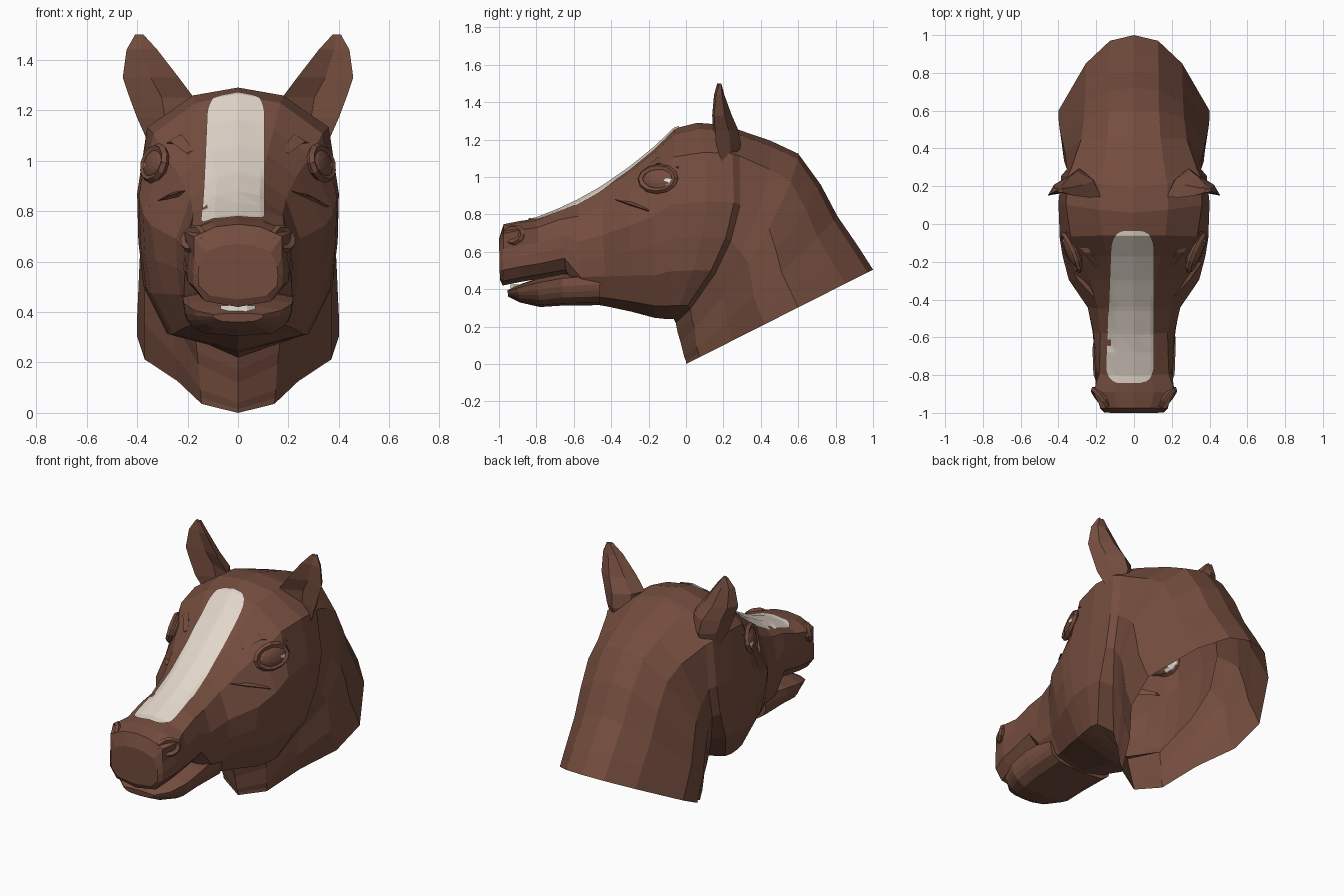
import bpy, bmesh, math
from mathutils import Vector
from mathutils.bvhtree import BVHTree

if "Cube" in bpy.data.objects:
    bpy.data.objects.remove(bpy.data.objects["Cube"])


def material(name, rgb):
    m = bpy.data.materials.new(name)
    m.diffuse_color = (*rgb, 1)
    m.use_nodes = True
    m.node_tree.nodes["Principled BSDF"].inputs["Base Color"].default_value = m.diffuse_color
    return m


COAT = material("brown coat", (0.178, 0.075, 0.049))
BLAZE = material("cream blaze", (0.76, 0.67, 0.59))
WHITE = material("off white", (0.80, 0.76, 0.70))


def make(name, verts, faces, *mats, rule=None):
    """Build a flat-shaded mesh object, optionally colouring faces by a rule."""
    bm = bmesh.new()
    vs = [bm.verts.new(v) for v in verts]
    for f in faces:
        bm.faces.new([vs[i] for i in f])
    bmesh.ops.recalc_face_normals(bm, faces=bm.faces)
    if rule:
        for f in bm.faces:
            f.material_index = rule(f.calc_center_median())
    me = bpy.data.meshes.new(name)
    bm.to_mesh(me)
    bm.free()
    for m in mats:
        me.materials.append(m)
    ob = bpy.data.objects.new(name, me)
    bpy.context.collection.objects.link(ob)
    return ob


def bridge(rings, n, wrap=False):
    """Faces joining consecutive closed rings of n points."""
    last = rings if wrap else rings - 1
    return [(r * n + i, r * n + (i + 1) % n,
             (r + 1) % rings * n + (i + 1) % n, (r + 1) % rings * n + i)
            for r in range(last) for i in range(n)]


def section(yt, zt, yb, zb, wt, wm, wl, bow=0, low=0.75, side=None):
    """Symmetric cross-section from a top point to a bottom point."""
    ts = (0, 0.03, 0.15, 0.4, 0.58, 0.75, 0.93, 1)
    xs = (0, 0.5 * wt, wt, wm, side or (wm + wl) * 0.51, wl, low * wl, 0)
    half = []
    for t, x in zip(ts, xs):
        y = yt + (yb - yt) * t + bow * max(0, math.sin(math.pi * t)) ** 0.75
        half.append((x, y, zt + (zb - zt) * t))
    return half + [(-x, y, z) for x, y, z in half[-2:0:-1]]


# Head shell: upper muzzle, skull and cheeks (top y,z, bottom y,z, widths, bow)
head = [
    (-1.00, .67, -.995, .45, .13, .155, .155),
    (-.975, .748, -.98, .42, .175, .175, .175),
    (-.89, .765, -.88, .44, .215, .195, .20),
    (-.80, .778, -.76, .46, .185, .20, .205),
    (-.68, .825, -.64, .48, .18, .205, .21),
    (-.58, .872, -.56, .33, .178, .215, .215),
    (-.45, .945, -.43, .31, .19, .245, .23),
    (-.30, 1.05, -.29, .28, .23, .345, .295),
    (-.17, 1.155, -.17, .248, .285, .378, .345),
    (-.06, 1.26, -.10, .24, .335, .393, .365),
    (.06, 1.29, -.08, .24, .36, .40, .375, .11),
    (.19, 1.28, -.065, .24, .355, .385, .36, .175)]
# Neck behind the jaw crease, ending in an open sloping rim
neck = [
    (.23, 1.27, -.055, .22, .335, .355, .28, .18),
    (.45, 1.195, -.045, .17, .28, .365, .27, .13),
    (.60, 1.125, -.03, .12, .265, .38, .26, .10),
    (.72, .96, -.02, .08, .26, .39, .255, .06),
    (.81, .79, -.01, .04, .258, .395, .25, .03),
    (.92, .63, 0, .015, .256, .40, .245, .01),
    (1.0, .505, 0, 0, .255, .40, .24)]
rings = [section(*s) for s in head] + \
        [section(*s, low=0.6, side=min(.37, s[5] - .01)) for s in neck]
N = len(rings[0])
shell_v = [v for r in rings for v in r]
shell_f = bridge(len(rings), N) + [tuple(range(N))]
make("head_and_neck", shell_v, shell_f, COAT)
surface = BVHTree.FromPolygons([Vector(v) for v in shell_v], shell_f)

# Lower jaw with a lip that curls up at the mouth corners
jaw = [(-.955, .395, -.95, .36, .10, .10, .08),
       (-.90, .422, -.89, .33, .175, .165, .13),
       (-.80, .457, -.78, .305, .215, .21, .18),
       (-.66, .485, -.66, .313, .22, .215, .19),
       (-.46, .50, -.46, .315, .19, .215, .20)]
jr = [section(*s) for s in jaw]
make("lower_jaw", [v for r in jr for v in r],
     bridge(len(jr), N) + [tuple(range(N)), tuple(range(4 * N, 5 * N))], COAT)

# Front teeth in the gap between the lips
tv = [(x, y, z) for z in (.39, .425) for x, y in
      ((-.07, -.915), (-.035, -.937), (.035, -.937), (.07, -.915), (.05, -.88), (-.05, -.88))]
make("teeth", tv, bridge(2, 6) + [tuple(range(6)), tuple(range(6, 12))], WHITE)

# Blaze: thin strip draped over the face, with rounded ends
ROWS, COLS, Y0, Y1, R = 60, 14, -.84, -.035, .09
bv = []
for j in range(ROWS + 1):
    s = 0.5 - 0.5 * math.cos(math.pi * j / ROWS)
    y = Y0 + (Y1 - Y0) * s
    d = max(0, 1 - min(y - Y0, Y1 - y) / R)
    w = (0.128 - 0.016 * s) * (0.4 + 0.6 * math.sqrt(max(0, 1 - d * d)))
    for i in range(COLS + 1):
        x = -.022 + .015 * s + w * (2 * i / COLS - 1)
        hit = surface.ray_cast(Vector((x, y, 2)), Vector((0, 0, -1)))[0]
        bv.append(hit + Vector((0, -.003, .007)))
C = COLS + 1
make("blaze", bv, [(j * C + i, j * C + i + 1, (j + 1) * C + i + 1, (j + 1) * C + i)
                   for j in range(ROWS) for i in range(COLS)], BLAZE)


def frame(normal):
    n = Vector(normal).normalized()
    u = Vector((0, 0, 1)).cross(n).normalized()
    return n, u, n.cross(u)


def rim(name, centre, normal, a, b, r, seg=12, side=5):
    """Elliptical low-poly ring, used for eyelids and nostrils."""
    n, u, v = frame(normal)
    pts = []
    for i in range(seg):
        p = 2 * math.pi * i / seg
        for k in range(side):
            q = 2 * math.pi * k / side
            o = r * math.cos(q)
            pts.append(Vector(centre) + u * (a + o) * math.cos(p)
                       + v * (b + o) * math.sin(p) + n * r * math.sin(q))
    make(name, pts, bridge(seg, side, True), COAT)


def eyeball(name, centre, normal, a, b, c):
    n, u, v = frame(normal)
    pts = []
    for j in range(9):
        e = math.pi * (j + .15) / 8.3
        for i in range(14):
            p = 2 * math.pi * i / 14
            pts.append(Vector(centre) + u * a * math.sin(e) * math.cos(p)
                       + v * b * math.sin(e) * math.sin(p) + n * c * math.cos(e))
    # white shows only in the rear lower corner
    make(name, pts, bridge(9, 14) + [tuple(range(14)), tuple(range(112, 126))], COAT, WHITE,
         rule=lambda p: int(p.y > centre[1] + .035 and p.z < centre[2] + .012))


# Ear rings: height, inner x, outer x, front y, back y
ear = [(1.08, .22, .36, .17, .26), (1.17, .18, .40, .14, .295), (1.25, .175, .43, .135, .28),
       (1.33, .235, .457, .13, .245), (1.44, .32, .442, .14, .205),
       (1.50, .375, .408, .158, .18)]

for sx, label in ((1, "left"), (-1, "right")):
    # Eyes and lids, the upper lid overhung by a brow
    eyeball(label + "_eye", (.325 * sx, -.14, .985), (sx, -.4, .25), .10, .066, .036)
    rim(label + "_eyelid", (.33 * sx, -.15, .99), (sx, -.42, .25), .10, .064, .018)
    # Nostrils
    rim(label + "_nostril", (.175 * sx, -.922, .69), (.75 * sx, -.6, .2), .058, .04, .018, 10)
    # Ears with a hollow front
    ev = []
    for z, a, b, f, k in ear:
        m, h = (a + b) / 2, (f + k) / 2
        g = (b - a) * .15
        ev += [(a * sx, f + .01, z), (m * sx, f + (k - f) * .4, z), (b * sx, f + .02, z),
               ((b - g) * sx, h + .02, z), (m * sx, k, z), ((a + g) * sx, h + .02, z)]
    make(label + "_ear", ev, bridge(6, 6) + [tuple(range(6)), tuple(range(30, 36))], COAT)
    # Facial crest below the eye and brow ridge above it
    for part, path in (("cheek_crest", ((-.38, .88, .008), (-.30, .855, .022), (-.20, .82, .01))),
                       ("brow", ((-.23, 1.03, .012), (-.15, 1.075, .03), (-.04, 1.05, .012)))):
        cv = []
        for y, z, w in path:
            hit = surface.ray_cast(Vector((sx, y, z)), Vector((-sx, 0, 0)))[0]
            cv += [hit + Vector((-.02 * sx, 0, w)), hit + Vector((w * .8 * sx, 0, 0)),
                   hit + Vector((-.02 * sx, 0, -w))]
        make(label + "_" + part, cv, bridge(3, 3) + [(0, 1, 2), (6, 7, 8)], COAT)
